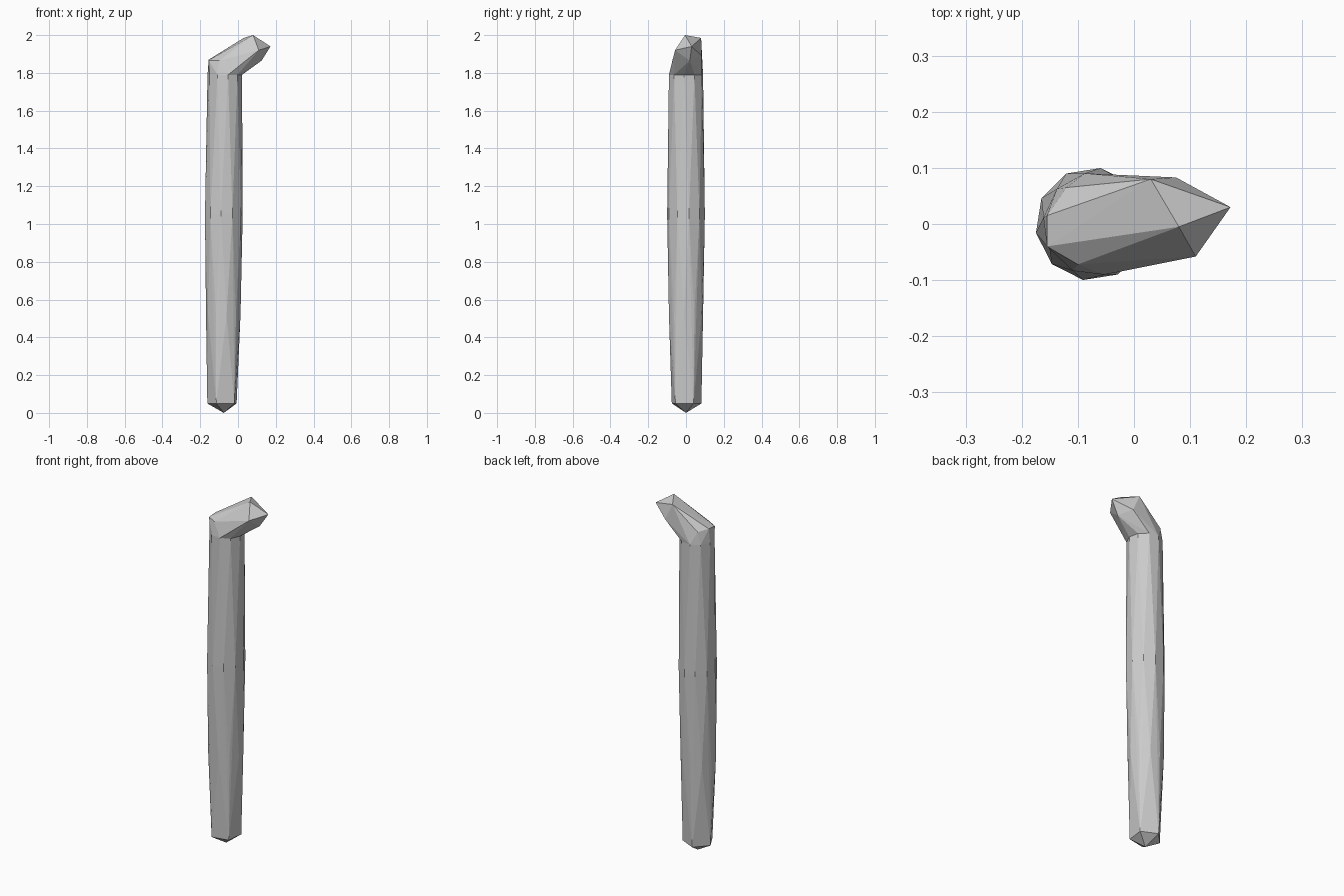
import bpy, bmesh, math

if "Cube" in bpy.data.objects:
    bpy.data.objects.remove(bpy.data.objects["Cube"])

SEAM = 1.79  # height where the shaft meets the bent head


def ring(cx, z, r, n, phase):
    return [(cx + r * math.cos(math.radians(phase) + math.tau * i / n),
             r * math.sin(math.radians(phase) + math.tau * i / n), z)
            for i in range(n)]


def hull(bm, points):
    """Faceted skin around the points, left open at the seam."""
    part = bmesh.new()
    for p in points:
        part.verts.new(p)
    bmesh.ops.convex_hull(part, input=part.verts)
    caps = [f for f in part.faces if all(abs(v.co.z - SEAM) < 1e-4 for v in f.verts)]
    bmesh.ops.delete(part, geom=caps, context='FACES')
    tmp = bpy.data.meshes.new("tmp")
    part.to_mesh(tmp)
    part.free()
    bm.from_mesh(tmp)
    bpy.data.meshes.remove(tmp)


bm = bmesh.new()
seam_ring = ring(-0.07, SEAM, 0.092, 10, 29)

# Shaft: pointed foot, five-sided base, ten-sided swelling body
hull(bm, [(-0.075, 0, 0)] + ring(-0.08, 0.05, 0.083, 5, 29)
     + ring(-0.078, 0.52, 0.092, 10, 29)
     + ring(-0.075, 1.05, 0.101, 10, 9) + seam_ring)

# Head: leans over to the right and ends in a blunt point
hull(bm, seam_ring + [
    (-0.155, 0.015, 1.87), (-0.155, -0.04, 1.865), (-0.10, -0.072, 1.865),
    (-0.12, 0.065, 1.86), (0.03, 0.08, 1.985), (0.08, -0.005, 2.0),
    (0.172, 0.03, 1.94), (0.11, -0.058, 1.92), (0.075, 0.083, 1.89),
    (0.125, 0.02, 1.865)])

bmesh.ops.remove_doubles(bm, verts=bm.verts, dist=0.0005)
bmesh.ops.recalc_face_normals(bm, faces=bm.faces)
mesh = bpy.data.meshes.new("bent_stick")
bm.to_mesh(mesh)
bm.free()
bpy.context.collection.objects.link(bpy.data.objects.new("bent_stick", mesh))
